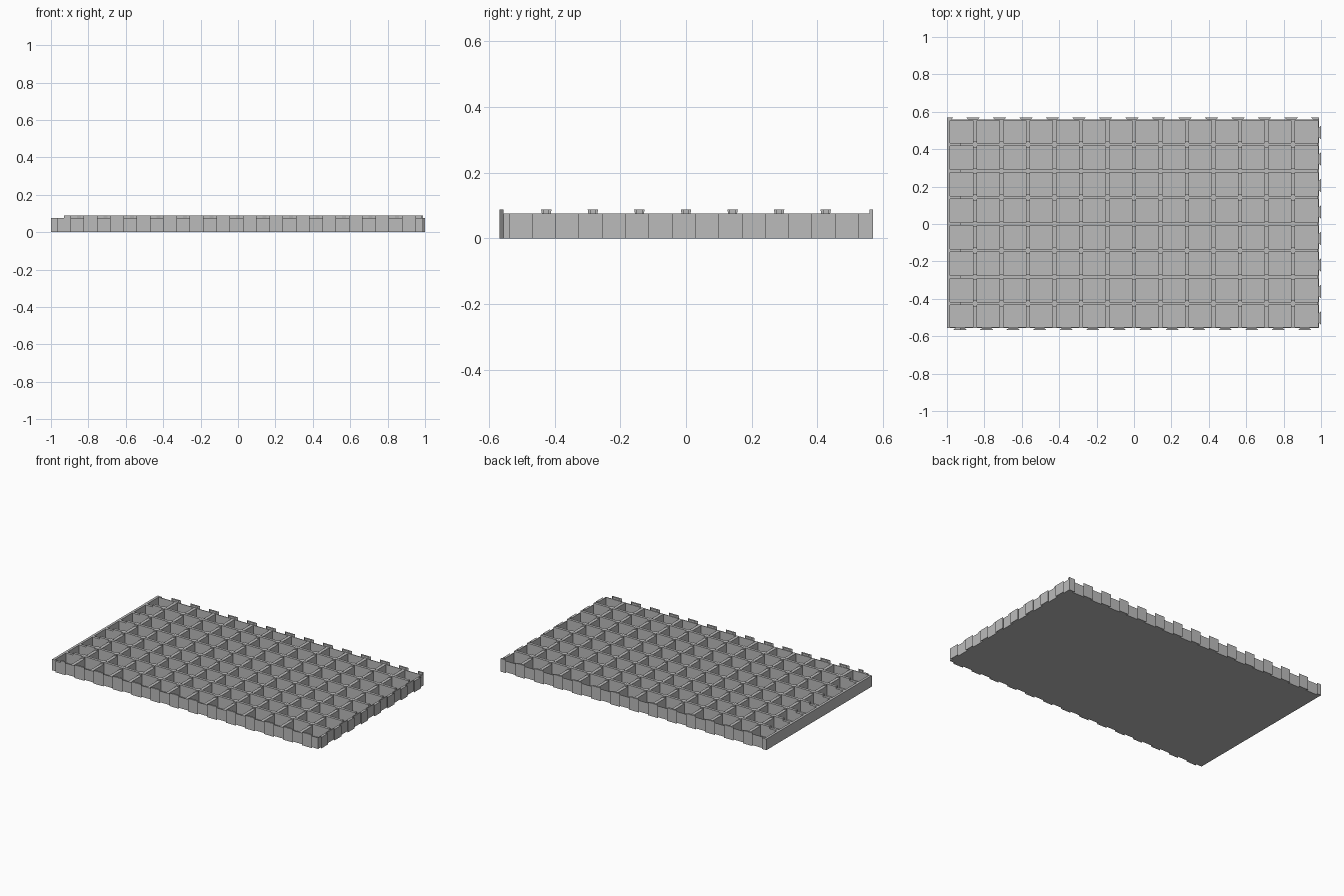
import bpy, bmesh

if "Cube" in bpy.data.objects:
    bpy.data.objects.remove(bpy.data.objects["Cube"])

PITCH = 0.1418          # cell size
LOW, HIGH = 0.075, 0.088  # wall height and raised rib height
FLOOR = 0.01
X0, X1 = -1.0, 0.988    # body limits without side tabs
Y0, Y1 = -0.556, 0.558
STEP = -0.93            # nothing is raised left of this line
DEPTH = 0.012           # tab depth

grey = bpy.data.materials.new("grey plastic")
grey.diffuse_color = (0.5, 0.5, 0.5, 1)
grey.use_nodes = True
grey.node_tree.nodes["Principled BSDF"].inputs["Base Color"].default_value = grey.diffuse_color


def prism(bm, pts, z0, z1, grow=0.0):
    """Extrude an outline upwards; grow widens the top in y."""
    cy = sum(p[1] for p in pts) / len(pts)
    lo = [bm.verts.new((x, y, z0)) for x, y in pts]
    hi = [bm.verts.new((x, y + (grow if y > cy else -grow), z1)) for x, y in pts]
    bm.faces.new(lo[::-1])
    bm.faces.new(hi)
    n = len(pts)
    for i in range(n):
        bm.faces.new((lo[i], lo[(i + 1) % n], hi[(i + 1) % n], hi[i]))


def box(bm, x0, x1, y0, y1, z0, z1, grow=0.0):
    prism(bm, [(x0, y0), (x1, y0), (x1, y1), (x0, y1)], z0, z1, grow)


def finish(bm, name):
    bmesh.ops.recalc_face_normals(bm, faces=bm.faces)
    me = bpy.data.meshes.new(name)
    bm.to_mesh(me)
    bm.free()
    me.materials.append(grey)
    bpy.context.collection.objects.link(bpy.data.objects.new(name, me))


def dovetail(bm, c, base, out, height, lo, hi):
    """Tab along x, widest at its outer edge, clipped to lo..hi."""
    pts = [(c - 0.024, base), (c + 0.024, base), (c + 0.037, out), (c - 0.037, out)]
    pts = [(min(max(x, lo), hi), y) for x, y in pts]
    prism(bm, pts, 0, height)


# floor plate
bm = bmesh.new()
box(bm, X0, X1, Y0, Y1, 0, FLOOR)
finish(bm, "floor")

# outer walls
bm = bmesh.new()
box(bm, X0, X0 + 0.017, Y0, Y1, 0, LOW)
box(bm, X1 - 0.005, X1, Y0, Y1, 0, LOW)
box(bm, X0, X1, Y0, Y0 + 0.004, 0, LOW)
box(bm, X0, X1, Y1 - 0.004, Y1, 0, LOW)
finish(bm, "outer_walls")

# cross walls running front to back
bm = bmesh.new()
for i in range(-6, 7):
    x = i * PITCH
    box(bm, x - 0.011, x + 0.011, Y0, Y1, FLOOR, LOW)
finish(bm, "cross_walls")

# long ribs, raised to the right of the step, with flared crossing posts
bm = bmesh.new()
for j in range(-3, 4):
    y = j * PITCH
    box(bm, X0, STEP, y - 0.009, y + 0.009, FLOOR, LOW)
    box(bm, STEP, X1 - 0.005, y - 0.009, y + 0.009, FLOOR, HIGH)
    for i in range(-6, 7):
        x = i * PITCH
        box(bm, x - 0.011, x + 0.011, y - 0.013, y + 0.013, LOW - 0.003, HIGH, 0.003)
finish(bm, "long_ribs")

# front tabs
bm = bmesh.new()
for k in range(14):
    c = -0.93 + k * PITCH
    if k == 0:
        dovetail(bm, c, Y0, Y0 - DEPTH, LOW, X0, STEP)
    dovetail(bm, c, Y0, Y0 - DEPTH, HIGH, STEP, X1)
finish(bm, "front_tabs")

# back tabs, shifted half a cell and cut off at both corners
bm = bmesh.new()
for k in range(-1, 14):
    c = -0.861 + k * PITCH
    dovetail(bm, c, Y1, Y1 + DEPTH, LOW if k < 0 else HIGH, X0, X1)
finish(bm, "back_tabs")

# right side tabs
bm = bmesh.new()
for k in range(8):
    c = -0.503 + k * PITCH
    prism(bm, [(X1, c - 0.024), (1.0, c - 0.036), (1.0, c + 0.036), (X1, c + 0.024)], 0, LOW)
finish(bm, "side_tabs")
